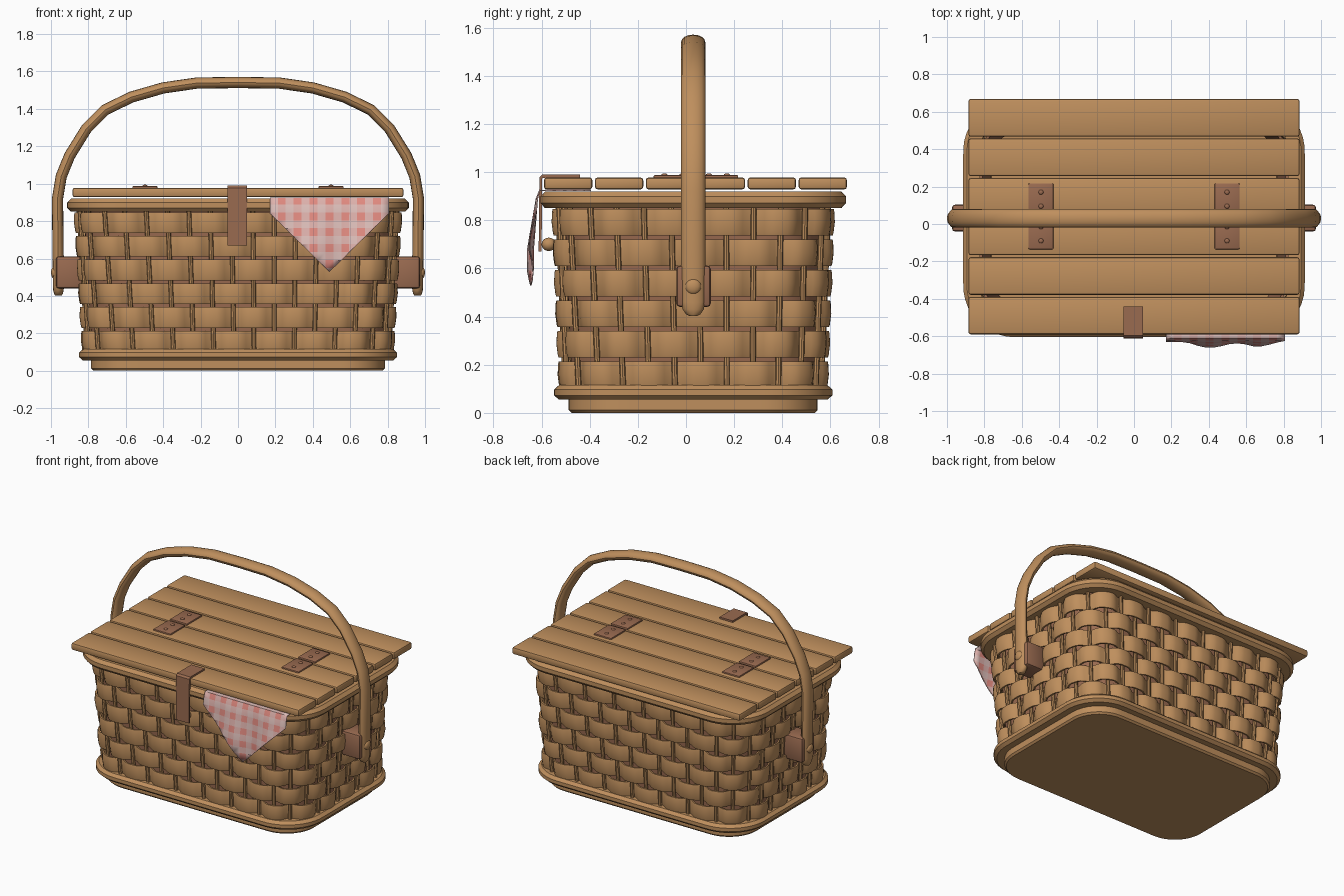
import bpy, bmesh
from math import pi, sin, cos, floor
from mathutils import Vector, Matrix

old = bpy.data.objects.get("Cube")
if old:
    bpy.data.objects.remove(old, do_unlink=True)

CY = 0.03          # basket centre in y
ROWS = 6           # woven bands
WAVES = 23         # over-under waves in each band


def material(name, r, g, b):
    m = bpy.data.materials.new(name)
    m.use_nodes = True
    m.diffuse_color = (r, g, b, 1)
    m.node_tree.nodes["Principled BSDF"].inputs["Base Color"].default_value = (r, g, b, 1)
    return m


WOOD = material("wicker wood", 0.52, 0.275, 0.11)
LEATHER = material("brown leather", 0.32, 0.145, 0.08)
PALE = material("pale cloth", 0.74, 0.53, 0.50)
PINK = material("pink cloth stripe", 0.74, 0.45, 0.42)
RED = material("red cloth check", 0.77, 0.26, 0.22)


def finish(name, bm, *mats):
    bmesh.ops.recalc_face_normals(bm, faces=bm.faces)
    me = bpy.data.meshes.new(name)
    bm.to_mesh(me)
    bm.free()
    for m in mats:
        me.materials.append(m)
    me.shade_smooth()
    me.set_sharp_from_angle(angle=0.6)
    ob = bpy.data.objects.new(name, me)
    bpy.context.collection.objects.link(ob)
    return ob


def loft(name, rings, mat, loop=False):
    """Skin closed rings; loop joins last to first, otherwise the ends are capped."""
    bm = bmesh.new()
    vs = [[bm.verts.new(p) for p in ring] for ring in rings]
    n = len(vs[0])
    for a, b in zip(vs, vs[1:] + vs[:1] if loop else vs[1:]):
        for i in range(n):
            j = (i + 1) % n
            bm.faces.new((a[i], a[j], b[j], b[i]))
    if not loop:
        bm.faces.new(vs[0])
        bm.faces.new(vs[-1])
    return finish(name, bm, mat)


def box(name, lo, hi, bevel, mat):
    bm = bmesh.new()
    bmesh.ops.create_cube(bm, size=1)
    lo, hi = Vector(lo), Vector(hi)
    for v in bm.verts:
        v.co = (lo + hi) / 2 + v.co * (hi - lo)
    bmesh.ops.bevel(bm, geom=bm.edges[:], offset=bevel, segments=2, profile=0.5, affect='EDGES')
    return finish(name, bm, mat)


def stud(name, centre, size, mat):
    bm = bmesh.new()
    bmesh.ops.create_uvsphere(bm, u_segments=14, v_segments=8, radius=1,
                              matrix=Matrix.Translation(centre) @ Matrix.Diagonal((*size, 1)))
    return finish(name, bm, mat)


def outline(t, hx, hy, r, off=0, z=0):
    """Point at fraction t around a rounded rectangle, pushed outward by off."""
    a, b, c = hx - r, hy - r, r * pi / 2
    s = (t % 1) * 4 * (a + b + c)
    corners = ((a, -b), (a, b), (-a, b), (-a, -b))
    for i, length in enumerate((2 * a, c, 2 * b, c) * 2):
        if s <= length or i == 7:
            break
        s -= length
    k = i // 2
    ang = (k - 1) * pi / 2 + (s / r if i % 2 else 0)
    back = 0 if i % 2 else length - s
    n = Vector((cos(ang), sin(ang)))
    p = Vector(corners[k]) + n * (r + off) - Vector((-n.y, n.x)) * back
    return Vector((p.x, p.y + CY, z))


def ring(hx, hy, r, off, z, n=128):
    return [outline(i / n, hx, hy, r, off, z) for i in range(n)]


def wall(t, off, z):
    f = (z - 0.1) / 0.76
    return outline(t, 0.81 + 0.045 * f, 0.535 + 0.03 * f, 0.25, off, z)


# Base slab and the two rims
loft("base", [ring(0.785, 0.517, 0.22, o, z) for o, z in
              ((-0.012, 0), (0, 0.012), (0, 0.07))], WOOD)
for name, hx, hy, r, z, h in (("bottom_rim", 0.85, 0.578, 0.27, 0.055, 0.06),
                              ("top_rim", 0.913, 0.635, 0.275, 0.85, 0.07)):
    profile = ((-0.09, 0), (-0.02, 0), (0, 0.3), (0, 0.7), (-0.02, 1), (-0.09, 1))
    loft(name, [ring(hx, hy, r, o, z + h * f) for o, f in profile], WOOD, True)

# Dark lining behind the weave
loft("lining", [[wall(i / 128, o, z) for i in range(128)] for o, z in
                ((-0.03, 0.09), (-0.03, 0.87), (-0.045, 0.87), (-0.045, 0.09))], LEATHER, True)

# Woven bands, alternating over and under
STEP = 0.76 / ROWS
for row in range(ROWS):
    z0, h = 0.103 + row * STEP, STEP - 0.016
    n = WAVES * 10
    bulge = [0.022 - 0.04 * abs(cos(pi * (i / 10 + row / 2))) ** 4 for i in range(n)]
    profile = ((-0.014, 0), (-0.003, 0), (0, 0.1), (0.004, 0.5), (0, 0.9), (-0.003, 1), (-0.014, 1))
    loft(f"woven_band_{row + 1}", [[wall(i / n, bulge[i] + o, z0 + h * f) for i in range(n)]
                                   for o, f in profile], WOOD, True)

# Upright stakes
bm = bmesh.new()
for k in range(WAVES * 2):
    t = (k / 2) / WAVES
    ends = []
    for z in (0.1, 0.87):
        c = wall(t, -0.004, z)
        ends.append([bm.verts.new(c + Vector((cos(a * pi / 4), sin(a * pi / 4), 0)) * 0.012)
                     for a in range(8)])
    for a in range(8):
        b = (a + 1) % 8
        bm.faces.new((ends[0][a], ends[0][b], ends[1][b], ends[1][a]))
finish("stakes", bm, WOOD)

# Lid planks
for k in range(6):
    y = -0.59 + k * 0.2115
    box(f"lid_plank_{k + 1}", (-0.885, y, 0.928), (0.885, y + 0.201, 0.978), 0.012, WOOD)

# Hinges with screws
for side, sx in (("right", -0.4975), ("left", 0.4975)):
    for end, y in (("front", -0.135), ("back", 0.05)):
        box(f"{side}_{end}_hinge", (sx - 0.067, y, 0.972), (sx + 0.067, y + 0.167, 0.988),
            0.006, LEATHER)
        for j in (0.045, 0.12):
            stud(f"{side}_{end}_screw", (sx, y + j, 0.988), (0.013, 0.013, 0.007), LEATHER)

# Carrying handle: oval section swept along an arch
half = [(0.96, 0.402), (0.96, 0.41), (0.96, 0.43), (0.96, 0.46), (0.962, 0.65), (0.965, 0.92),
        (0.945, 1.04), (0.90, 1.15), (0.81, 1.295), (0.71, 1.395), (0.57, 1.463),
        (0.40, 1.512), (0.22, 1.538)]
path = [Vector((x, CY, z)) for x, z in half]
path += [Vector((0, CY, 1.541))] + [Vector((-p.x, CY, p.z)) for p in reversed(path)]
rings = []
for i, p in enumerate(path):
    d = (path[min(i + 1, len(path) - 1)] - path[max(i - 1, 0)]).normalized()
    n = Vector((d.z, 0, -d.x))
    e = min(i, len(path) - 1 - i)
    w = (0.3, 0.6, 0.88, 1)[min(e, 3)]
    sec = [(cos(a * pi / 8), sin(a * pi / 8)) for a in range(16)]
    rings.append([p + n * 0.03 * (0.4 + 0.6 * w) * c + Vector((0, 0.05 * w * s, 0))
                  for c, s in sec])
loft("handle", rings, WOOD)

# Handle mounts and pins
for side, s in (("left", 1), ("right", -1)):
    xs = sorted((0.83 * s, 0.973 * s))
    box(f"{side}_handle_mount", (xs[0], CY - 0.07, 0.44), (xs[1], CY + 0.073, 0.612), 0.015, LEATHER)
    stud(f"{side}_handle_pin", (0.983 * s, CY, 0.525), (0.017, 0.033, 0.033), WOOD)

# Front closing strap and its button
bent = [(-0.44, 0.99), (-0.597, 0.99), (-0.609, 0.978), (-0.612, 0.67),
        (-0.6, 0.67), (-0.597, 0.976), (-0.44, 0.976)]
loft("front_strap", [[(x, y, z) for y, z in bent] for x in (-0.055, 0.048)], LEATHER)
stud("strap_button", (0, -0.57, 0.70), (0.028, 0.03, 0.028), WOOD)

# Checked cloth: flat grid trimmed to a point, then draped over the rim
CELL, X0, FLAT, TIP = 0.0425, 0.17, 0.22, 0.615
bm = bmesh.new()
bmesh.ops.create_grid(bm, x_segments=15, y_segments=15, size=0.5)
for v in bm.verts:
    v.co = Vector((X0 + (v.co.x + 0.5) * 15 * CELL, (v.co.y + 0.5) * 15 * CELL, 0))
for s in (1, -1):
    bmesh.ops.bisect_plane(bm, geom=bm.verts[:] + bm.edges[:] + bm.faces[:], clear_outer=True,
                           plane_co=(X0 + 7.5 * CELL, TIP, 0), plane_no=(s, 1.02, 0))
for f in bm.faces:
    c = f.calc_center_median()
    f.material_index = floor((c.x - X0) / CELL) % 2 + floor(c.y / CELL) % 2
for v in bm.verts:
    x, drop = v.co.x, v.co.y - FLAT
    if drop < 0:
        v.co = Vector((x, -0.615 - drop, 0.924))
    else:
        f = min(1, drop / 0.25)
        v.co = Vector((x, -0.615 - 0.032 * f + 0.012 * f * cos((x - 0.55) * 22), 0.924 - drop))
cloth = finish("checked_cloth", bm, PALE, PINK, RED)
thick = cloth.modifiers.new("thickness", 'SOLIDIFY')
thick.thickness = 0.006
thick.offset = 0
